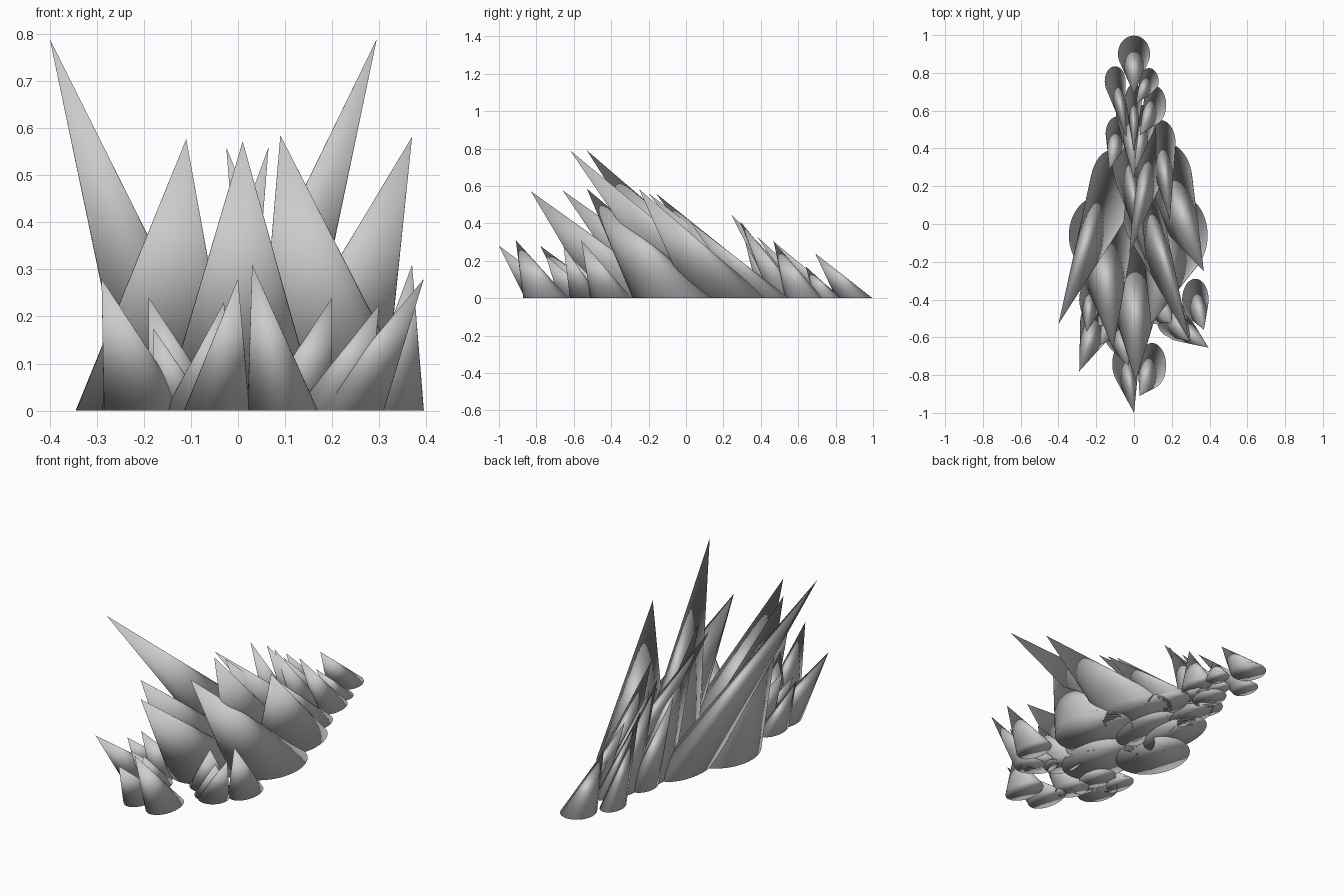
import bpy, bmesh, math

SIDES = 48


def spike(name, base, radii, tip):
    """Leaning closed cone: oval base on the ground, tip pulled to a point."""
    bm = bmesh.new()
    ring = []
    for i in range(SIDES):
        a = 2 * math.pi * i / SIDES
        ring.append(bm.verts.new((base[0] + radii[0] * math.cos(a),
                                  base[1] + radii[1] * math.sin(a), 0)))
    top = bm.verts.new(tip)
    for i in range(SIDES):
        bm.faces.new((ring[i], ring[(i + 1) % SIDES], top))
    bm.faces.new(ring[::-1])
    for f in bm.faces:
        f.smooth = True
    mesh = bpy.data.meshes.new(name)
    bm.to_mesh(mesh)
    bm.free()
    bpy.context.collection.objects.link(bpy.data.objects.new(name, mesh))


def row(name, spikes):
    for i, (bx, by, rx, ry, tx, ty, tz) in enumerate(spikes):
        spike(f"{name}_{i + 1}", (bx, by), (rx, ry), (tx, ty, tz))


# each spike: base x, base y, radius x, radius y, tip x, tip y, tip z

# two tallest spikes
row("tall_spike", [
    (-.12, .18, .115, .21, -.40, -.53, .79),
    (.02, .13, .11, .21, .295, -.62, .79),
])

# broad middle spikes
row("middle_spike", [
    (.005, -.26, .165, .23, .01, -.83, .572),
    (-.175, -.06, .17, .21, -.11, -.66, .577),
    (.215, -.06, .175, .225, .09, -.53, .585),
    (.165, .22, .145, .21, .37, -.25, .582),
])
row("inner_spike", [
    (-.06, .38, .08, .15, .065, -.20, .56),
    (.11, .39, .09, .15, -.025, -.16, .56),
    (.14, .43, .08, .12, .19, .02, .41),
])

# small front fringe
row("front_spike", [
    (.095, -.75, .075, .12, .03, -.91, .31),
    (-.045, -.74, .07, .12, 0, -1.0, .28),
    (-.08, -.58, .075, .10, -.03, -.75, .23),
    (-.195, -.52, .09, .12, -.29, -.78, .28),
    (.325, -.40, .07, .11, .37, -.56, .31),
    (.235, -.54, .075, .08, .395, -.655, .28),
    (.20, -.50, .08, .10, .30, -.62, .225),
    (.12, -.42, .08, .11, .20, -.52, .24),
    (-.11, -.42, .08, .11, -.19, -.54, .24),
    (-.12, -.52, .06, .09, -.18, -.64, .175),
    (-.23, -.40, .06, .10, -.25, -.57, .20),
])

# narrow tail at the back
row("back_spike", [
    (0, .90, .085, .097, 0, .69, .24),
    (-.10, .755, .055, .08, -.04, .46, .31),
    (.08, .755, .05, .07, .01, .64, .17),
    (.11, .63, .06, .10, .03, .47, .30),
    (-.02, .57, .075, .10, 0, .24, .45),
    (-.085, .48, .065, .09, -.13, .29, .41),
    (.05, .54, .065, .09, .01, .29, .41),
    (0, .67, .045, .07, 0, .38, .33),
])
